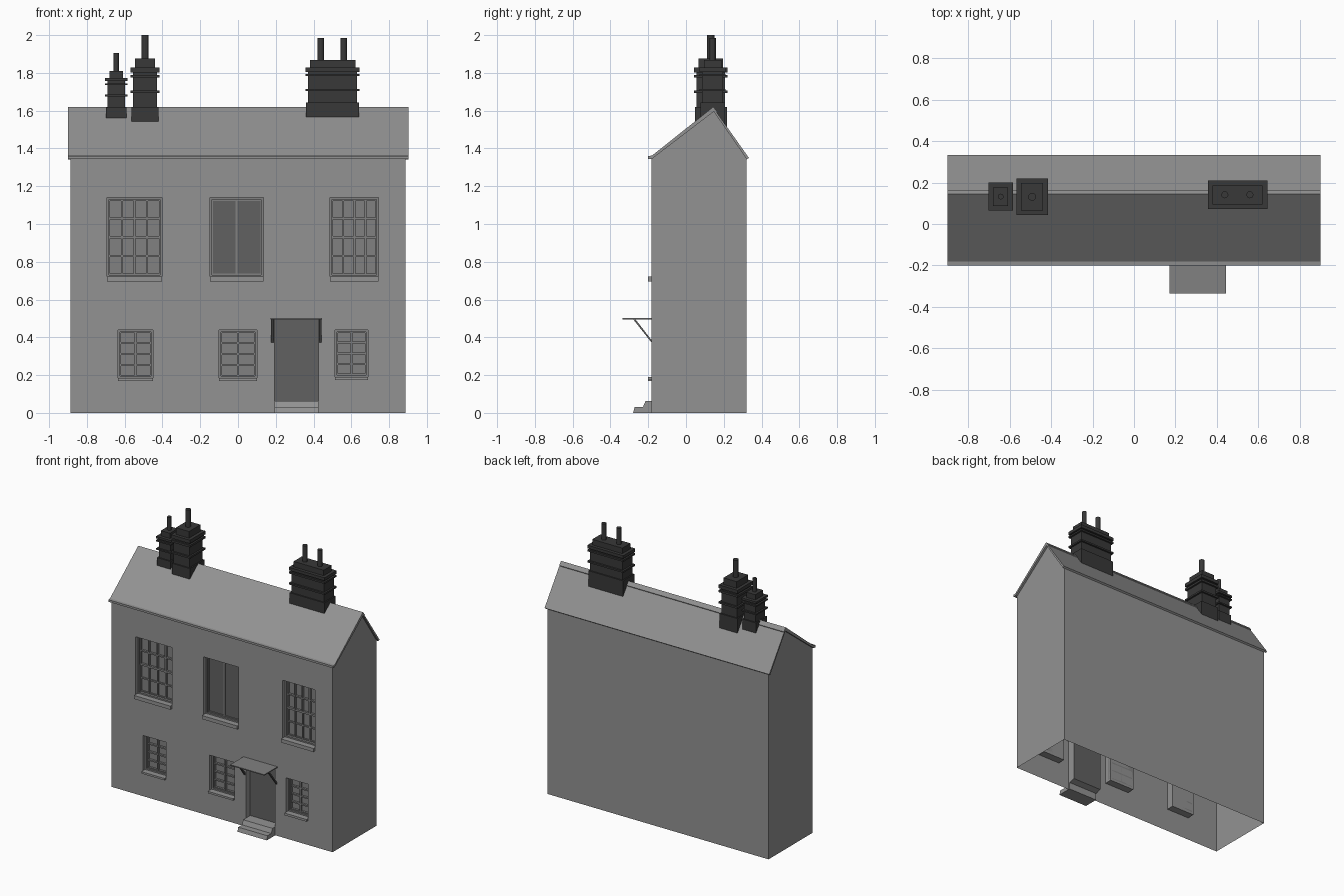
import bpy, bmesh
from mathutils import Matrix, Vector

if "Cube" in bpy.data.objects:
    bpy.data.objects.remove(bpy.data.objects["Cube"])

FRONT = -0.183          # front wall plane
DEPTH = 0.055           # depth of window and door recesses


def material(name, v):
    m = bpy.data.materials.new(name)
    m.diffuse_color = (v, v, v, 1)
    m.use_nodes = True
    m.node_tree.nodes["Principled BSDF"].inputs["Base Color"].default_value = m.diffuse_color
    return m


stone = material("mid_grey_stone", 0.29)
frame_grey = material("frame_grey", 0.22)
shade = material("dark_panel", 0.12)
dark = material("dark_brick", 0.04)


def finish(bm, name, mat):
    bmesh.ops.recalc_face_normals(bm, faces=bm.faces)
    bmesh.ops.translate(bm, verts=bm.verts, vec=(0.002, 0, 0))
    me = bpy.data.meshes.new(name)
    bm.to_mesh(me)
    bm.free()
    ob = bpy.data.objects.new(name, me)
    bpy.context.collection.objects.link(ob)
    me.materials.append(mat)
    return ob


def box(bm, x0, x1, y0, y1, z0, z1):
    m = Matrix.Translation(((x0 + x1) / 2, (y0 + y1) / 2, (z0 + z1) / 2))
    m = m @ Matrix.Diagonal((x1 - x0, y1 - y0, z1 - z0, 1))
    bmesh.ops.create_cube(bm, size=1, matrix=m)


def extrude_x(bm, profile, x0, x1):
    """Closed (y, z) profile swept along x."""
    f = bm.faces.new([bm.verts.new((x0, y, z)) for y, z in profile])
    r = bmesh.ops.extrude_face_region(bm, geom=[f], use_keep_orig=True)
    vs = [v for v in r["geom"] if isinstance(v, bmesh.types.BMVert)]
    bmesh.ops.translate(bm, verts=vs, vec=(x1 - x0, 0, 0))


# Openings: name, x0, x1, z0, z1, columns, rows per sash, sashes, sill height
windows = [
    ("upper_left_window", -0.695, -0.405, 0.72, 1.14, 4, 2, 2, 0.025),
    ("upper_right_window", 0.485, 0.743, 0.72, 1.14, 4, 2, 2, 0.025),
    ("upper_middle_window", -0.15, 0.132, 0.72, 1.14, 2, 1, 1, 0.025),
    ("lower_left_window", -0.637, -0.452, 0.183, 0.44, 2, 4, 1, 0.013),
    ("lower_middle_window", -0.103, 0.098, 0.183, 0.44, 2, 4, 1, 0.013),
    ("lower_right_window", 0.512, 0.687, 0.19, 0.44, 2, 4, 1, 0.015),
]
door = (0.19, 0.425, 0.062, 0.495)

# Walls: gabled prism with recesses cut in the front
bm = bmesh.new()
extrude_x(bm, [(FRONT, 0), (0.319, 0), (0.319, 1.35), (0.147, 1.595), (FRONT, 1.345)], -0.888, 0.885)
walls = finish(bm, "walls", stone)
bm = bmesh.new()
for w in windows:
    box(bm, w[1], w[2], FRONT - 0.1, FRONT + DEPTH, w[3], w[4])
box(bm, door[0], door[1], FRONT - 0.1, FRONT + DEPTH, door[2], door[3])
cutter = finish(bm, "opening_cutter", stone)
cutter.hide_render = True
mod = walls.modifiers.new("openings", "BOOLEAN")
mod.operation, mod.solver, mod.object = "DIFFERENCE", "EXACT", cutter
bpy.context.view_layer.objects.active = walls
bpy.ops.object.modifier_apply(modifier=mod.name)
bpy.data.objects.remove(cutter)


# The shell is open underneath, under the roof slab and behind the door
def is_open(f):
    c = f.calc_center_median()
    under_roof = c.z > 1.36 and abs(f.normal.x) < 0.5 and f.normal.z > 0.2
    in_door = door[0] + 0.02 < c.x < door[1] - 0.02 and c.z < 0.4 and FRONT + 0.01 < c.y < 0
    return c.z < 0.001 or under_roof or in_door


bm = bmesh.new()
bm.from_mesh(walls.data)
bmesh.ops.delete(bm, geom=[f for f in bm.faces if is_open(f)], context="FACES")
bm.to_mesh(walls.data)
bm.free()

# Roof: thin bent slab, flat front eave, front slope lapping over the back
bm = bmesh.new()
extrude_x(bm, [(-0.2, 1.345), (-0.2, 1.36), (-0.18, 1.362), (0.144, 1.62), (0.165, 1.595), (0.163, 1.59),
               (0.333, 1.35), (0.322, 1.342), (0.147, 1.595), (-0.18, 1.345)], -0.903, 0.9)
finish(bm, "roof", stone)

# Windows: outer frame, sashes with glazing bars, sill
for name, x0, x1, z0, z1, cols, rows, sashes, sill in windows:
    bm = bmesh.new()
    back = FRONT + DEPTH
    fr, bar = 0.011, 0.01
    yf = FRONT + 0.025
    for a, b in ((x0, x0 + fr), (x1 - fr, x1)):
        box(bm, a, b, yf, back, z0, z1)
    for a, b in ((z0, z0 + fr), (z1 - fr, z1)):
        box(bm, x0 + fr, x1 - fr, yf, back, a, b)
    h = (z1 - z0 - 2 * fr) / sashes
    for s in range(sashes):
        a = z0 + fr + s * h
        b = a + h
        yb = FRONT + (0.036 if s == sashes - 1 else 0.042)
        for i in range(cols + 1):
            x = x0 + fr + (x1 - x0 - 2 * fr) * i / cols
            box(bm, x - bar / 2, x + bar / 2, yb, back, a, b)
        for j in range(rows + 1):
            z = a + h * j / rows
            t = 0.7 * bar if j in (0, rows) else bar / 2
            box(bm, x0 + fr, x1 - fr, yb + 0.001, back, z - t, z + t)
    finish(bm, name, frame_grey)
    # Pane just in front of the recess back
    bm = bmesh.new()
    box(bm, x0 + fr, x1 - fr, back - 0.003, back, z0 + fr, z1 - fr)
    finish(bm, name + "_glass", frame_grey)
    bm = bmesh.new()
    box(bm, x0, x1, -0.2, back, z0 - sill, z0 + 0.001)
    finish(bm, name + "_sill", stone)

# Closed panels in the upper middle opening, and the door
bm = bmesh.new()
for a, b in ((-0.139, -0.012), (-0.006, 0.121)):
    box(bm, a, b, FRONT + 0.043, FRONT + DEPTH, 0.731, 1.129)
finish(bm, "middle_window_panels", shade)
bm = bmesh.new()
box(bm, door[0], door[1], FRONT + DEPTH - 0.006, FRONT + DEPTH, door[2], door[3])
finish(bm, "door", shade)

# Canopy with a diagonal strut on each side
bm = bmesh.new()
box(bm, 0.17, 0.443, -0.335, FRONT, 0.495, 0.502)
finish(bm, "door_canopy", frame_grey)
bm = bmesh.new()
for x0, x1 in ((0.174, 0.188), (0.427, 0.441)):
    extrude_x(bm, [(-0.28, 0.496), (-0.268, 0.496), (FRONT, 0.386), (FRONT, 0.373)], x0, x1)
finish(bm, "canopy_brackets", shade)

# Door steps
bm = bmesh.new()
extrude_x(bm, [(-0.28, 0), (-0.272, 0.03), (-0.228, 0.03), (-0.215, 0.062),
               (FRONT + DEPTH, 0.062), (FRONT + 0.01, 0.05), (FRONT + 0.01, 0)], 0.19, 0.425)
finish(bm, "door_steps", stone)


def chimney(name, x0, x1, y0, y1, base, bands, cap, pots, r, top):
    """Stack with a wider base, projecting bands, a narrower cap and round pots."""
    bm = bmesh.new()

    def layer(inset, z0, z1):
        box(bm, x0 + inset, x1 - inset, y0 + inset, y1 - inset, z0, z1)

    layer(0.004, 1.51, base)
    layer(0.013, base, bands[-1][1])
    for z0, z1 in bands:
        layer(0, z0, z1)
    layer(0.023, bands[-1][1], cap)
    for x in pots:
        bmesh.ops.create_cone(bm, cap_ends=True, segments=12, radius1=r, radius2=r, depth=top - cap + 0.01,
                              matrix=Matrix.Translation(Vector((x, (y0 + y1) / 2, (top + cap - 0.01) / 2))))
    finish(bm, name, dark)


chimney("small_chimney", -0.705, -0.587, 0.065, 0.2, 1.617,
        [(1.675, 1.685), (1.735, 1.745), (1.757, 1.772)], 1.81, [-0.646], 0.014, 1.905)
chimney("tall_chimney", -0.57, -0.418, 0.043, 0.22, 1.62,
        [(1.693, 1.706), (1.775, 1.79), (1.803, 1.828)], 1.876, [-0.494], 0.019, 2.0)
chimney("wide_chimney", 0.355, 0.642, 0.072, 0.21, 1.643,
        [(1.703, 1.715), (1.783, 1.795), (1.806, 1.828)], 1.868, [0.437, 0.558], 0.017, 1.985)
